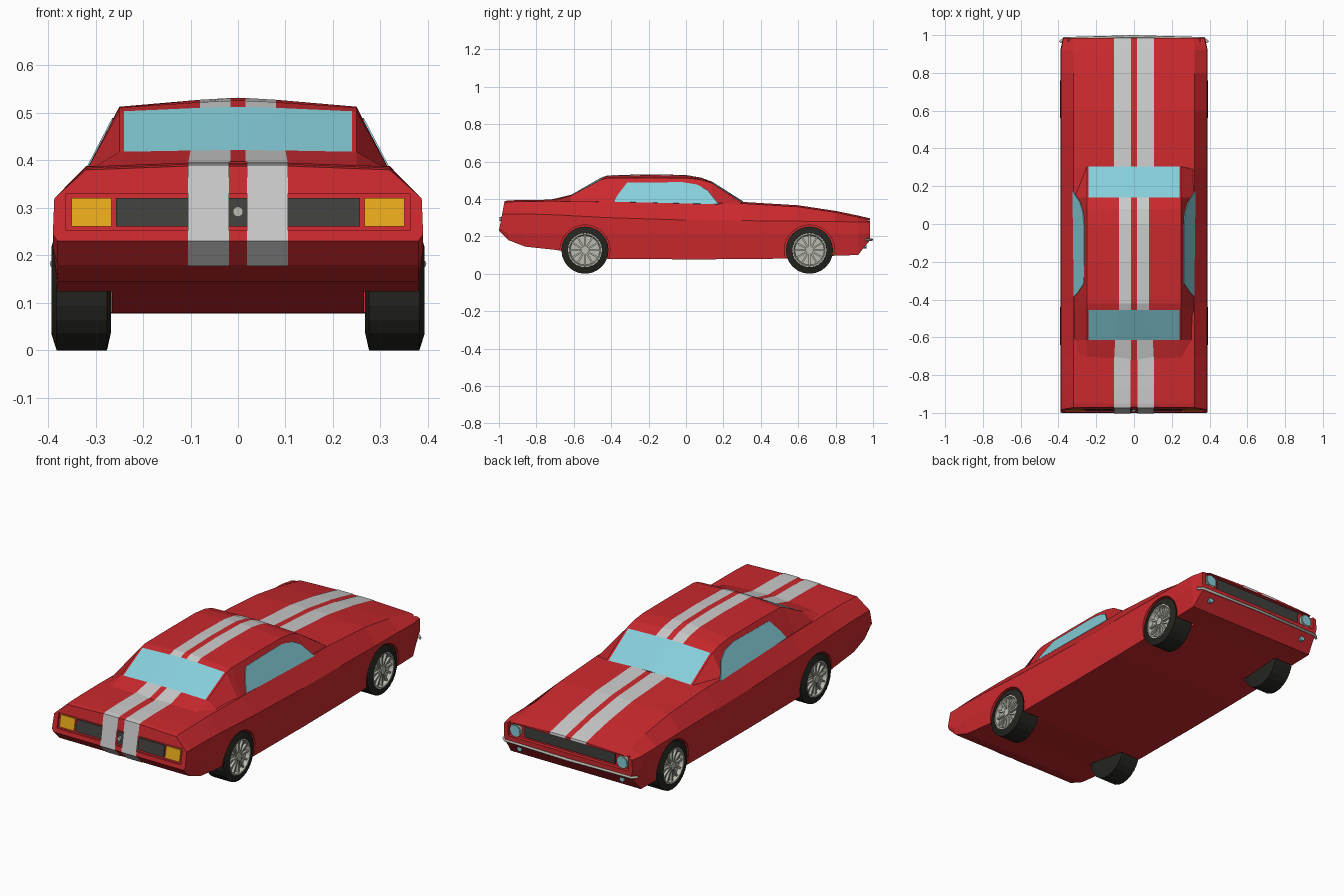
import bpy, bmesh, math
from mathutils import Matrix, Vector

if "Cube" in bpy.data.objects:
    bpy.data.objects.remove(bpy.data.objects["Cube"])


def mat(name, r, g, b):
    m = bpy.data.materials.new(name)
    m.diffuse_color = (r, g, b, 1)
    m.use_nodes = True
    m.node_tree.nodes["Principled BSDF"].inputs["Base Color"].default_value = m.diffuse_color
    return m


RED = mat("red_paint", .60, .022, .027)
WHITE = mat("stripe_paint", .52, .52, .52)
GLASS = mat("glass", .24, .62, .70)
DARK = mat("dark_trim", .05, .05, .045)
TYRE = mat("rubber", .018, .018, .014)
METAL = mat("metal", .50, .50, .44)
AMBER = mat("amber", .80, .40, .01)


def make(name, bm, *mats):
    bmesh.ops.recalc_face_normals(bm, faces=bm.faces)
    me = bpy.data.meshes.new(name)
    bm.to_mesh(me)
    bm.free()
    for m in mats:
        me.materials.append(m)
    ob = bpy.data.objects.new(name, me)
    bpy.context.collection.objects.link(ob)
    return ob


def loft(name, halves, mats, pick=None):
    """Skin half sections (top centre to bottom centre), mirrored in x."""
    bm = bmesh.new()
    rings = []
    for h in halves:
        full = h + [(-x, y, z) for x, y, z in h[-2:0:-1]]
        rings.append([bm.verts.new(p) for p in full])
    n, c = len(rings[0]), len(halves[0]) - 1
    for i, (a, b) in enumerate(zip(rings, rings[1:])):
        for j in range(n):
            k = (j + 1) % n
            f = bm.faces.new((a[j], a[k], b[k], b[j]))
            if pick:
                f.material_index = pick(i, min(j, n - 1 - j))
    bm.faces.new(rings[0])
    bm.faces.new(rings[-1])
    return make(name, bm, *mats)


def panel(name, pts, m, push):
    """Thin plate from an outline, extruded along a vector."""
    bm = bmesh.new()
    f = bm.faces.new([bm.verts.new(p) for p in pts])
    r = bmesh.ops.extrude_face_region(bm, geom=[f])
    bmesh.ops.translate(bm, vec=push, verts=[v for v in r["geom"] if isinstance(v, bmesh.types.BMVert)])
    return make(name, bm, m)


def ribbon(name, path, x0, x1, m):
    bm = bmesh.new()
    rows = [[bm.verts.new((x, y, z)) for x in (x0, x1)] for y, z in path]
    for a, b in zip(rows, rows[1:]):
        bm.faces.new((a[0], a[1], b[1], b[0]))
    return make(name, bm, m)


def cylinder(name, centre, r, depth, axis, m=None, seg=16):
    bm = bmesh.new()
    bmesh.ops.create_cone(bm, cap_ends=True, segments=seg, radius1=r, radius2=r, depth=depth)
    rot = Matrix.Rotation(math.pi / 2, 4, 'Y' if axis == 'x' else 'X')
    bmesh.ops.transform(bm, matrix=Matrix.Translation(centre) @ rot, verts=bm.verts)
    return make(name, bm, *([m] if m else []))


def carve(body, cutter):
    mod = body.modifiers.new("cut", 'BOOLEAN')
    mod.operation, mod.solver, mod.object = 'DIFFERENCE', 'EXACT', cutter
    bpy.context.view_layer.objects.active = body
    bpy.ops.object.modifier_apply(modifier="cut")
    bpy.data.objects.remove(cutter)


# Lower body: y, floor z, shoulder z, deck z, width factor
SECTIONS = [
    (-1.0, .23, .32, .388, 1), (-.95, .18, .32, .392, 1), (-.86, .145, .32, .395, 1),
    (-.70, .128, .315, .396, 1), (-.42, .08, .30, .392, 1), (0, .077, .287, .386, 1),
    (.30, .078, .284, .384, 1), (.60, .082, .281, .366, 1), (.80, .097, .279, .336, 1),
    (.92, .10, .277, .311, 1), (.955, .145, .276, .303, .98), (.985, .18, .275, .296, .965)]


def body_half(y, zb, zs, zd, w):
    pts = [(0, zd), (.105, zd), (.32, zd - .008), (.387 * w, zs),
           (.39 * w, max(zb + .015, .215)), (.38 * w, zb), (0, zb)]
    lean = .19 if y < -.99 else 0
    return [(x, y + lean * (z - zb), z) for x, z in pts]


body = loft("body", [body_half(*s) for s in SECTIONS], [RED])
WHEELS = (-.54, .66)
for y in WHEELS:
    for s in (-1, 1):
        carve(body, cylinder("arch_cutter", (s * .365, y, .127), .134, .2, 'x', seg=24))


# Nose and tail recesses
def tail_y(z, off=0):
    return -1 + .19 * (z - .23) + off


def outline(x0, x1, z0, z1, yf):
    return [(x, yf(z), z) for x, z in ((x0, z0), (x1, z0), (x1, z1), (x0, z1))]


carve(body, panel("nose_cutter", outline(-.352, .352, .212, .284, lambda z: .965), RED, (0, .08, 0)))
carve(body, panel("tail_cutter", outline(-.362, .362, .252, .33, lambda z: tail_y(z, .01)), RED, (0, -.08, 0)))

# Cabin: y, belt z, roof edge z, crown z, stripe outer x
CABIN = [
    (-.72, .375, .386, .3975, .105), (-.615, .378, .418, .422, .10), (-.455, .378, .503, .513, .08),
    (-.42, .378, .511, .526, .08), (-.2, .374, .513, .532, .08), (0, .37, .512, .528, .08),
    (.08, .368, .503, .514, .08), (.14, .367, .485, .492, .08), (.305, .365, .378, .387, .10)]


def cabin_half(y, zb, ze, zc, s):
    top = [(x, y, zc - (zc - ze) * (x / .25) ** 1.3) for x in (0, .016, s, .24, .25)]
    return top + [(.32, y, zb), (.31, y, zb - .03), (0, y, zb - .03)]


def cabin_mat(i, j):
    if i in (1, 7) and j < 3:
        return 2
    return 1 if j == 1 else 0


loft("cabin", [cabin_half(*s) for s in CABIN], [RED, WHITE, GLASS], cabin_mat)

# Side windows
WINDOW = [(-.385, .383), (-.365, .42), (-.315, .485), (-.02, .488), (.06, .475), (.115, .445), (.175, .37)]
for s in (-1, 1):
    panel("side_window", [(s * (.322 - .52 * (z - .37)), y, z) for y, z in WINDOW], GLASS, (s * .004, 0, .002))

# Racing stripes on hood, boot lid and tail
HOOD = [(y, zd + .002) for y, _, _, zd, _ in SECTIONS if y >= .3] + [(.987, .286)]
BOOT = [(-.95, .178), (-1.002, .23), (tail_y(.388, -.003), .39), (-.95, .394), (-.86, .397), (-.70, .398)]
for s in (-1, 1):
    ribbon("hood_stripe", HOOD, s * .016, s * .105, WHITE)
    ribbon("tail_stripe", BOOT, s * .019, s * .105, WHITE)

# Tail panel, lamps and round lock
for x0, x1 in ((-.257, -.105), (-.019, .019), (.105, .257)):
    panel("tail_panel", outline(x0, x1, .261, .321, lambda z: tail_y(z, .01)), DARK, (0, -.006, 0))
for s in (-1, 1):
    panel("tail_lamp", outline(s * .266, s * .351, .261, .321, lambda z: tail_y(z, .01)), AMBER, (0, -.007, 0))
cylinder("boot_lock", (0, tail_y(.292), .292), .011, .016, 'y', METAL, 10)

# Grille, head lamps, fog lamps and chrome bumper
panel("grille", outline(-.265, .265, .222, .28, lambda z: .963), DARK, (0, .008, 0))
for s in (-1, 1):
    cylinder("head_lamp_rim", (s * .313, .97, .247), .033, .02, 'y', METAL)
    cylinder("head_lamp", (s * .313, .973, .247), .028, .02, 'y', GLASS)
    cylinder("fog_lamp", (s * .30, .955, .148), .014, .02, 'y', GLASS, 10)
cu = bpy.data.curves.new("bumper", 'CURVE')
cu.dimensions, cu.bevel_depth, cu.bevel_resolution = '3D', .007, 1
cu.use_fill_caps = True
sp = cu.splines.new('POLY')
BAR = [(-.392, .962), (-.37, .983), (0, .993), (.37, .983), (.392, .962)]
sp.points.add(len(BAR) - 1)
for p, (x, y) in zip(sp.points, BAR):
    p.co = (x, y, .182, 1)
cu.materials.append(METAL)
bpy.context.collection.objects.link(bpy.data.objects.new("bumper", cu))


# Wheels: lathed tyre and rim, radial spokes
def lathe(name, prof, centre, s, m, seg=24):
    bm = bmesh.new()
    vs = [bm.verts.new((s * x, 0, r)) for x, r in prof]
    es = [bm.edges.new(e) for e in zip(vs, vs[1:])]
    bmesh.ops.spin(bm, geom=vs + es, cent=(0, 0, 0), axis=(1, 0, 0), angle=2 * math.pi, steps=seg, use_merge=True)
    bmesh.ops.remove_doubles(bm, verts=bm.verts, dist=1e-5)
    bmesh.ops.translate(bm, vec=centre, verts=bm.verts)
    return make(name, bm, m)


for y in WHEELS:
    for s in (-1, 1):
        c = Vector((0, y, .126))
        lathe("tyre", [(.268, 0), (.268, .09), (.276, .126), (.382, .126), (.393, .092), (.366, .086), (.366, 0)], c, s, TYRE)
        lathe("rim", [(.366, .09), (.39, .092), (.39, .084), (.37, .078), (.37, 0)], c, s, METAL)
        bm = bmesh.new()
        for k in range(12):
            m = (Matrix.Translation(c + Vector((s * .376, 0, 0))) @ Matrix.Rotation(k * math.pi / 6, 4, 'X')
                 @ Matrix.Translation((0, 0, .05)) @ Matrix.Diagonal((.014, .009, .07, 1)))
            bmesh.ops.create_cube(bm, size=1, matrix=m)
        make("spokes", bm, METAL)
        cylinder("hub", c + Vector((s * .378, 0, 0)), .02, .022, 'x', METAL, 12)
